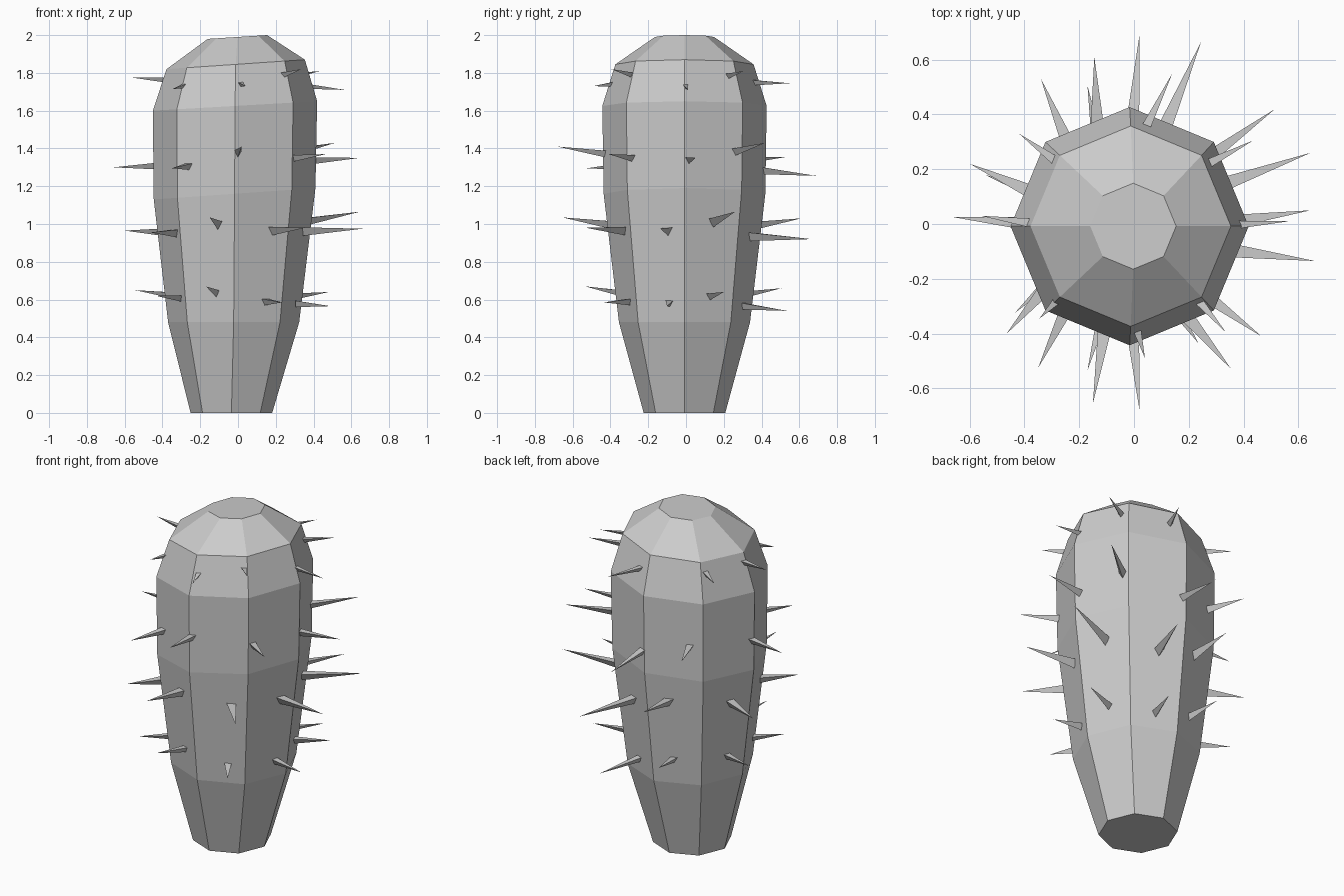
import bpy, bmesh
from math import cos, sin, pi, atan2, hypot, radians
from mathutils import Vector


def make_object(name, bm):
    bmesh.ops.recalc_face_normals(bm, faces=bm.faces[:])
    mesh = bpy.data.meshes.new(name)
    bm.to_mesh(mesh)
    bm.free()
    obj = bpy.data.objects.new(name, mesh)
    bpy.context.collection.objects.link(obj)
    return obj


# Cactus body: octagonal rings (z, centre x, radius, z rise from centre to right side)
rings = [
    (0.0, -0.035, 0.216, 0.0),
    (0.48, -0.023, 0.347, 0.0),
    (1.16, -0.018, 0.428, 0.03),
    (1.625, -0.016, 0.435, 0.025),
    (1.845, -0.012, 0.366, 0.025),
    (1.99, -0.003, 0.157, 0.01),
]
bm = bmesh.new()
loops = []
for z, cx, r, rise in rings:
    loops.append([bm.verts.new((cx + r * cos(i * pi / 4), -0.008 + r * sin(i * pi / 4),
                                z + rise * cos(i * pi / 4))) for i in range(8)])
for a, b in zip(loops, loops[1:]):
    for i in range(8):
        j = (i + 1) % 8
        bm.faces.new((a[i], a[j], b[j], b[i]))
bm.faces.new(loops[0][::-1])
bm.faces.new(loops[-1])
make_object("cactus_body", bm)

# Spine rows: mean height, root distance, root radius, angular offset, tips
rows = [
    (0.60, 0.33, 0.023, 27, [
        (-0.17, -0.535, 0.67), (0.235, -0.435, 0.585), (0.49, -0.10, 0.565), (0.48, 0.20, 0.64),
        (0.20, 0.535, 0.54), (-0.17, 0.505, 0.66), (-0.545, 0.18, 0.65), (-0.435, -0.325, 0.62)]),
    (0.96, 0.37, 0.03, 28, [
        (-0.15, -0.655, 1.035), (0.355, -0.53, 0.98), (0.66, -0.135, 0.975), (0.645, 0.26, 1.065),
        (0.245, 0.665, 0.92), (-0.145, 0.61, 1.03), (-0.60, 0.22, 0.965), (-0.465, -0.40, 0.955)]),
    (1.33, 0.37, 0.028, 0, [
        (0.02, -0.68, 1.41), (0.465, -0.41, 1.37), (0.645, 0.05, 1.35), (0.515, 0.42, 1.43),
        (0.02, 0.69, 1.255), (-0.34, 0.53, 1.355), (-0.66, 0.025, 1.30), (-0.35, -0.525, 1.295)]),
    (1.76, 0.365, 0.019, 0, [
        (0.04, -0.49, 1.73), (0.335, -0.395, 1.82), (0.565, 0.01, 1.71), (0.435, 0.305, 1.81),
        (0.14, 0.55, 1.745), (-0.42, 0.33, 1.77), (-0.56, 0.03, 1.775), (-0.345, -0.345, 1.715)]),
]


def add_spine(bm, root, tip, radius):
    # three-sided spine, flat side up and one edge down
    axis = (tip - root).normalized()
    side = axis.cross(Vector((0, 0, 1))).normalized()
    up = side.cross(axis)
    base = [bm.verts.new(root + radius * (cos(t) * side + sin(t) * up))
            for t in (radians(a) for a in (30, 150, 270))]
    point = bm.verts.new(tip)
    bm.faces.new(base)
    for i in range(3):
        bm.faces.new((base[i], base[(i + 1) % 3], point))


for n, (mid, dist, radius, offset, tips) in enumerate(rows, 1):
    bm = bmesh.new()
    for x, y, z in tips:
        ang = atan2(y, x + 0.01)
        even = radians(offset) + round((ang - radians(offset)) / (pi / 4)) * pi / 4
        ang += 0.4 * (even - ang)
        root = Vector((-0.015 + dist * cos(ang), -0.008 + dist * sin(ang), (mid + z) / 2))
        add_spine(bm, root, Vector((x, y, z)), radius)
    make_object("spine_row_%d" % n, bm)
